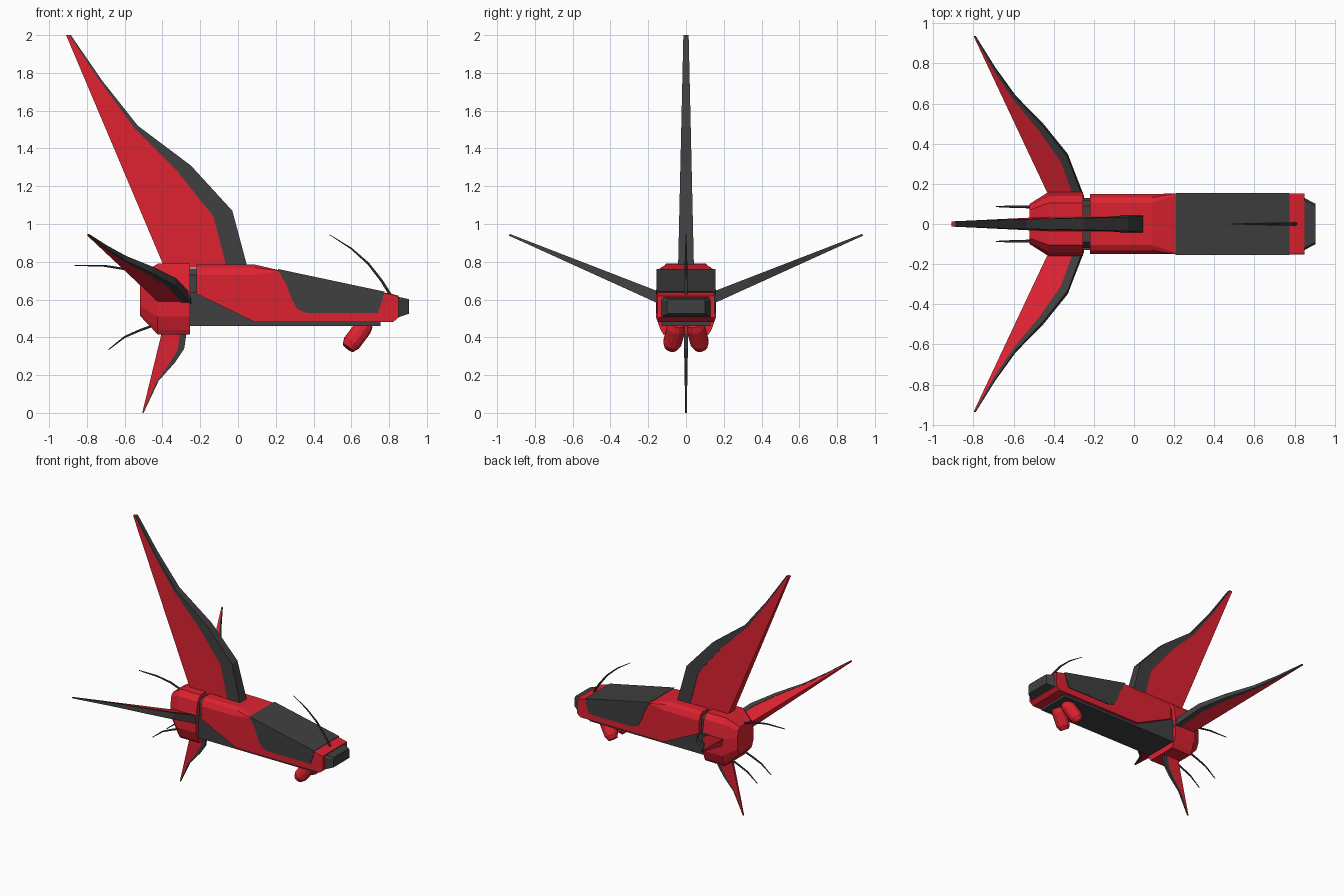
import bpy, bmesh, math
from mathutils import Vector

if "Cube" in bpy.data.objects:
    bpy.data.objects.remove(bpy.data.objects["Cube"])


def material(name, rgb):
    m = bpy.data.materials.new(name)
    m.diffuse_color = (*rgb, 1)
    m.use_nodes = True
    m.node_tree.nodes["Principled BSDF"].inputs["Base Color"].default_value = m.diffuse_color
    return m


RED = material("red_paint", (0.72, 0.016, 0.03))
DARK = material("dark_grey", (0.05, 0.05, 0.05))


def loft(name, rings, mat):
    """Skin equal-sized rings of points and cap both ends."""
    bm = bmesh.new()
    vs = [[bm.verts.new(p) for p in r] for r in rings]
    n = len(vs[0])
    for a, b in zip(vs, vs[1:]):
        for i in range(n):
            j = (i + 1) % n
            bm.faces.new((a[i], a[j], b[j], b[i]))
    bm.faces.new(vs[0])
    bm.faces.new(vs[-1])
    bmesh.ops.recalc_face_normals(bm, faces=bm.faces)
    me = bpy.data.meshes.new(name)
    bm.to_mesh(me)
    bm.free()
    me.materials.append(mat)
    ob = bpy.data.objects.new(name, me)
    bpy.context.collection.objects.link(ob)
    return ob


def slab(name, profile, half, mat):
    """Side profile (x, z) extruded across y."""
    return loft(name, [[(x, s * half, z) for x, z in profile] for s in (-1, 1)], mat)


def section(x, half):
    """Symmetric cross-section from its right half (y, z)."""
    return [(x, y, z) for y, z in half] + [(x, -y, z) for y, z in reversed(half)]


def tube(name, path, radii, sides, mat):
    path = [Vector(p) for p in path]
    rings = []
    for i, p in enumerate(path):
        t = path[min(i + 1, len(path) - 1)] - path[max(i - 1, 0)]
        q = t.to_track_quat('Z', 'Y')
        rings.append([p + q @ Vector((radii[i] * math.cos(a), radii[i] * math.sin(a), 0))
                      for a in (2 * math.pi * k / sides for k in range(sides))])
    return loft(name, rings, mat)


def fin(name, trail, mid, lead, origin, along, t_root, t_tip):
    """Two-tone tapered fin; outlines are (x, distance along the span)."""
    o, u = Vector(origin), Vector(along)
    n = u.cross(Vector((1, 0, 0))).normalized()
    d0, d1 = lead[0][1], lead[-1][1]

    def plate(part, outline, mat, k):
        rings = []
        for s in (-1, 1):
            ring = []
            for x, d in outline:
                t = t_root + (t_tip - t_root) * (d - d0) / (d1 - d0)
                ring.append(o + Vector((x, 0, 0)) + u * d + n * (s * k * t))
            rings.append(ring)
        loft(part, rings, mat)

    plate(name + "_panel", trail + mid[::-1], RED, 0.9)
    plate(name + "_leading_edge", mid + lead[::-1], DARK, 1.0)


# Main hull with chamfered rear shoulders
hull = []
for x, w, bot, sh, top, tw in [(-0.22, 0.15, 0.63, 0.73, 0.785, 0.105),
                               (0.09, 0.15, 0.48, 0.73, 0.785, 0.105),
                               (0.21, 0.15, 0.48, 0.75, 0.757, 0.145),
                               (0.82, 0.15, 0.48, 0.622, 0.628, 0.145),
                               (0.85, 0.15, 0.505, 0.612, 0.62, 0.145)]:
    hull.append(section(x, [(w, bot), (w, sh), ((w + tw) / 2 + 0.004, (sh + top) / 2 + 0.012 * (tw < 0.12)),
                            (tw, top)]))
loft("hull", hull, RED)

# Canopy wrapping over the hull
slab("canopy", [(0.21, 0.762), (0.775, 0.642), (0.765, 0.6), (0.74, 0.53), (0.36, 0.53),
                (0.315, 0.55), (0.285, 0.6), (0.26, 0.67)], 0.155, DARK)

# Underside, collar and nose
slab("underbody", [(-0.255, 0.46), (0.755, 0.46), (0.755, 0.49), (0.09, 0.49),
                   (-0.215, 0.64), (-0.255, 0.64)], 0.13, DARK)
loft("collar", [section(x, [(0.12, 0.46), (0.12, 0.73), (0.09, 0.765)]) for x in (-0.26, -0.21)], DARK)
loft("nose", [section(0.845, [(0.132, 0.505), (0.132, 0.6), (0.12, 0.615)]),
              section(0.905, [(0.1, 0.525), (0.1, 0.59), (0.09, 0.602)])], DARK)

# Tapered tail housing
wide = [(0.12, 0.415), (0.135, 0.44), (0.16, 0.51), (0.16, 0.64), (0.14, 0.75), (0.105, 0.79)]
narrow = [(0.075, 0.515), (0.085, 0.53), (0.1, 0.565), (0.1, 0.65), (0.09, 0.71), (0.07, 0.73)]
loft("tail_housing", [section(-0.52, narrow), section(-0.425, wide), section(-0.255, wide)], RED)

# Tall upper fin
fin("upper_fin", [(-0.39, 0.77), (-0.91, 2.0)],
    [(-0.06, 0.77), (-0.13, 1.04), (-0.33, 1.29), (-0.55, 1.51), (-0.74, 1.77), (-0.893, 2.0)],
    [(0.05, 0.77), (-0.03, 1.07), (-0.25, 1.31), (-0.53, 1.52), (-0.72, 1.76), (-0.885, 2.0)],
    (0, 0, 0), (0, 0, 1), 0.042, 0.014)

# Lower fin
fin("lower_fin", [(-0.4, -0.44), (-0.507, 0.0)],
    [(-0.305, -0.44), (-0.32, -0.33), (-0.37, -0.25), (-0.435, -0.16), (-0.504, 0.0)],
    [(-0.27, -0.44), (-0.285, -0.34), (-0.335, -0.265), (-0.42, -0.17), (-0.5, 0.0)],
    (0, 0, 0), (0, 0, -1), 0.012, 0.004)

for side, s in (("left", 1), ("right", -1)):
    # Swept side fins, rising outwards
    fin(side + "_fin", [(-0.415, 0.13), (-0.798, 0.935)],
        [(-0.295, 0.13), (-0.365, 0.32), (-0.475, 0.475), (-0.605, 0.63), (-0.7, 0.77), (-0.794, 0.935)],
        [(-0.25, 0.13), (-0.33, 0.34), (-0.45, 0.49), (-0.59, 0.635), (-0.69, 0.775), (-0.789, 0.935)],
        (0, 0, 0.55), (0, s, 0.42), 0.03, 0.005)
    # Chin pods
    a, b = Vector((0.68, s * 0.045, 0.475)), Vector((0.582, s * 0.08, 0.343))
    tube(side + "_chin_pod", [a.lerp(b, f) for f in (0, 0.2, 0.8, 1)],
         [0.04, 0.05, 0.05, 0.034], 12, RED)
    # Lower tail whiskers
    tube(side + "_tail_whisker", [(-0.43, s * 0.083, 0.47), (-0.52, s * 0.085, 0.437),
                                  (-0.6, s * 0.086, 0.402), (-0.685, s * 0.087, 0.335)],
         [0.008, 0.007, 0.006, 0.003], 6, DARK)

# Upper tail whisker and nose antenna
tube("upper_tail_whisker", [(-0.48, 0, 0.72), (-0.59, 0, 0.76), (-0.71, 0, 0.779), (-0.865, 0, 0.781)],
     [0.008, 0.007, 0.006, 0.003], 6, DARK)
tube("nose_antenna", [(0.81, 0, 0.62), (0.76, 0, 0.7), (0.69, 0, 0.79), (0.6, 0, 0.87), (0.485, 0, 0.943)],
     [0.009, 0.008, 0.007, 0.005, 0.002], 6, DARK)
